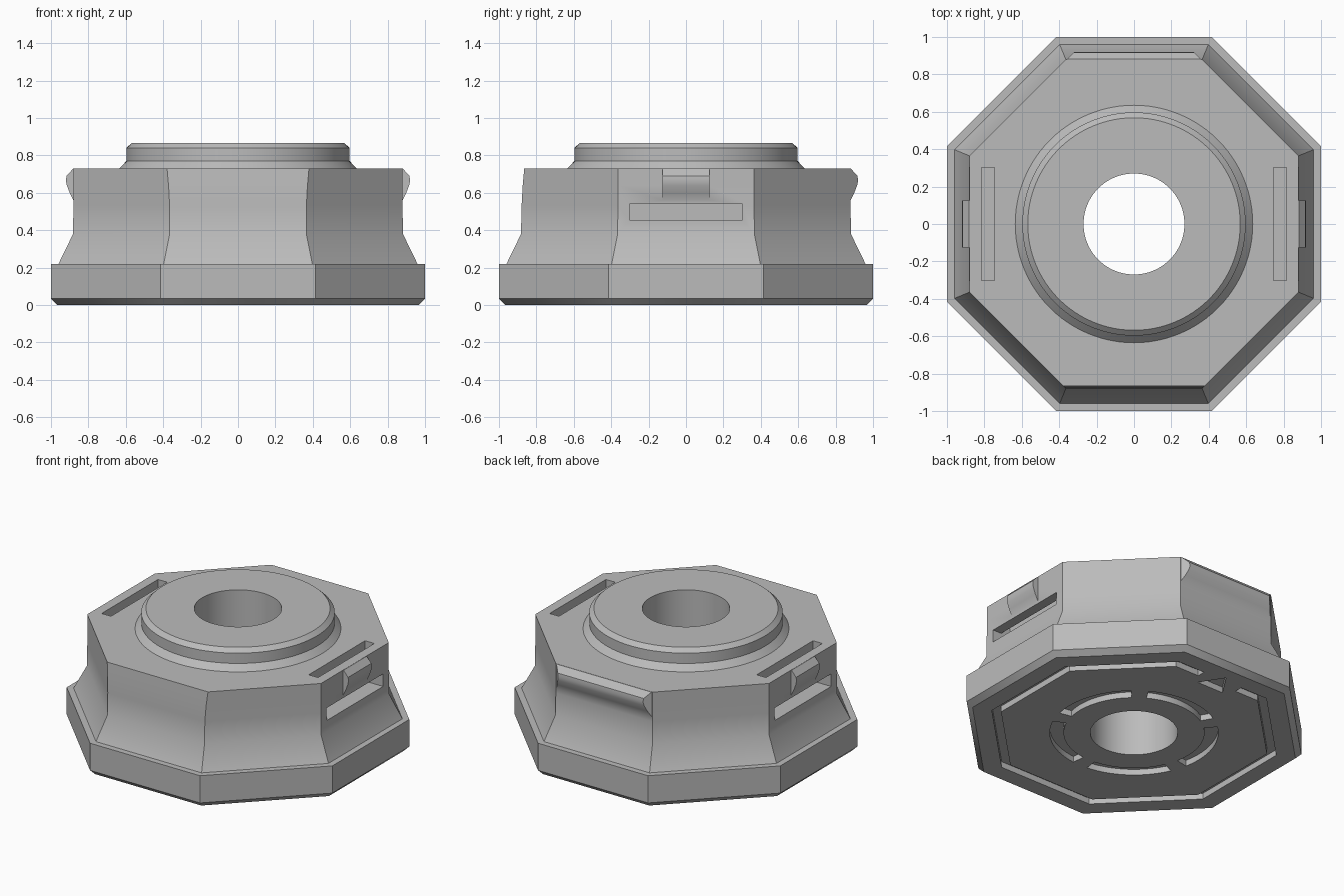
import bpy, bmesh, math
from math import cos, sin, pi, radians
from mathutils import Matrix, Vector

if "Cube" in bpy.data.objects:
    bpy.data.objects.remove(bpy.data.objects["Cube"])

grey = bpy.data.materials.new("mid_grey")
grey.use_nodes = True
colour = (0.5, 0.5, 0.5, 1)
grey.diffuse_color = colour
grey.node_tree.nodes["Principled BSDF"].inputs["Base Color"].default_value = colour


def loft(name, rings):
    """Closed solid through rings that share a point count."""
    bm = bmesh.new()
    loops = [[bm.verts.new(p) for p in ring] for ring in rings]
    n = len(loops[0])
    for a, b in zip(loops, loops[1:]):
        for i in range(n):
            j = (i + 1) % n
            bm.faces.new((a[i], a[j], b[j], b[i]))
    bm.faces.new(loops[0])
    bm.faces.new(loops[-1])
    bmesh.ops.recalc_face_normals(bm, faces=bm.faces)
    mesh = bpy.data.meshes.new(name)
    bm.to_mesh(mesh)
    bm.free()
    mesh.materials.append(grey)
    obj = bpy.data.objects.new(name, mesh)
    bpy.context.collection.objects.link(obj)
    return obj


def prism(name, outline, z0, z1):
    return loft(name, [[(x, y, z) for x, y in outline] for z in (z0, z1)])


def circle(r, z, n=96):
    return [(r * cos(2 * pi * i / n), r * sin(2 * pi * i / n), z) for i in range(n)]


def octagon(z, apothem, front=None):
    """Eight corners; the front face may sit at its own distance."""
    k = math.tan(pi / 8)
    pts = []
    for i in range(8):
        a = pi / 8 + i * pi / 4
        r = apothem / cos(pi / 8)
        x, y = r * cos(a), r * sin(a)
        if front and i in (5, 6):
            x += math.copysign(apothem - front, x)
            y = -front
        pts.append((x, y, z))
    return pts


def combine(target, tool, operation):
    mod = target.modifiers.new("combine", 'BOOLEAN')
    mod.operation = operation
    mod.solver = 'EXACT'
    mod.object = tool
    bpy.context.view_layer.objects.active = target
    bpy.ops.object.modifier_apply(modifier=mod.name)
    bpy.data.objects.remove(tool)


# Octagonal body: bevelled plinth, flared waist, front leaning inward
body = loft("octagonal_body", [
    octagon(0, 0.965), octagon(0.035, 1), octagon(0.22, 1), octagon(0.22, 0.96),
    octagon(0.38, 0.882), octagon(0.53, 0.88, 0.879),
    octagon(0.64, 0.88, 0.873), octagon(0.73, 0.88, 0.865)])

# Round collar on top
collar = loft("collar", [circle(r, z) for r, z in (
    (0.635, 0.70), (0.635, 0.73), (0.597, 0.77), (0.597, 0.84), (0.568, 0.867))])
combine(body, collar, 'UNION')

# Catches: a short one on each side, a long tapered lip at the back
catch_profile = [(0.85, 0.55), (0.88, 0.56), (0.9, 0.6), (0.915, 0.64),
                 (0.92, 0.665), (0.917, 0.69), (0.882, 0.729), (0.85, 0.729)]


def catch(name, half, taper, angle):
    turn = Matrix.Rotation(radians(angle), 4, 'Z')
    rings = [[turn @ Vector((x, s * (half - taper * (x - 0.88)), z))
              for x, z in catch_profile] for s in (-1, 1)]
    return loft(name, rings)


for name, half, taper, angle in (("left_catch", 0.125, 0, 0), ("right_catch", 0.125, 0, 180),
                                 ("back_lip", 0.36, 1, 90)):
    combine(body, catch(name, half, taper, angle), 'UNION')

# Strap slots: down from the top, then out through the side
slot_profile = [(0.745, 0.455), (1.0, 0.455), (1.0, 0.54), (0.815, 0.54),
                (0.815, 0.8), (0.745, 0.8)]
for side in (-1, 1):
    slot = loft("strap_slot", [[(side * x, y, z) for x, z in slot_profile]
                               for y in (-0.303, 0.303)])
    combine(body, slot, 'DIFFERENCE')

# Central bore
combine(body, loft("bore", [circle(0.27, -0.1), circle(0.27, 1)]), 'DIFFERENCE')

# Underside: octagonal groove open at the back
DEPTH = 0.04


def groove_side(apothem):
    r = apothem / cos(pi / 8)
    corners = [(r * cos(a), r * sin(a)) for a in
               (radians(112.5 + 45 * i) for i in range(8))]
    return [(-0.15, apothem)] + corners + [(0.15, apothem)]


groove = prism("octagonal_groove", groove_side(0.85) + groove_side(0.795)[::-1], -0.1, DEPTH)
combine(body, groove, 'DIFFERENCE')

# Underside: five arc grooves around the bore
for i in range(5):
    angles = [radians(276 + 72 * i + 60 * t / 14) for t in range(15)]
    arc = [(0.52 * cos(a), 0.52 * sin(a)) for a in angles]
    arc += [(0.435 * cos(a), 0.435 * sin(a)) for a in reversed(angles)]
    combine(body, prism("arc_groove", arc, -0.1, DEPTH), 'DIFFERENCE')

# Underside: triangular pointer toward the back
pointer = prism("pointer", [(-0.1, 0.73), (0.1, 0.73), (0, 0.885)], -0.1, DEPTH)
combine(body, pointer, 'DIFFERENCE')

# Smooth the flare and round parts, keep the corners crisp
bpy.ops.object.select_all(action='DESELECT')
body.select_set(True)
bpy.context.view_layer.objects.active = body
bpy.ops.object.shade_smooth_by_angle(angle=radians(32))
